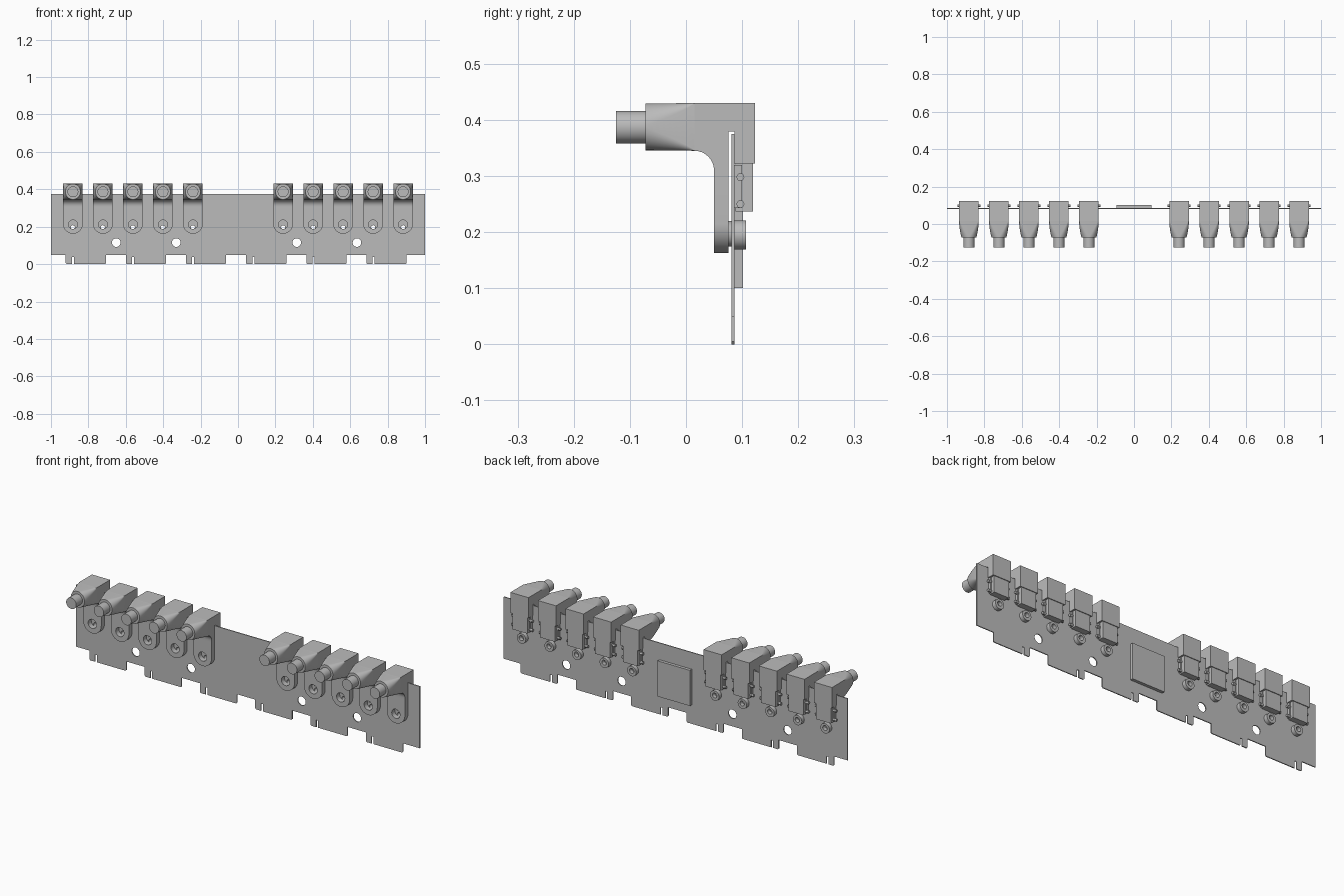
import bpy, bmesh, math
from mathutils import Matrix

if "Cube" in bpy.data.objects:
    bpy.data.objects.remove(bpy.data.objects["Cube"])

grey = bpy.data.materials.new("plain grey")
grey.diffuse_color = (0.5, 0.5, 0.5, 1)
grey.use_nodes = True
grey.node_tree.nodes["Principled BSDF"].inputs["Base Color"].default_value = grey.diffuse_color


def finish(ob, angle=30):
    """Colour a part and smooth its rounded faces."""
    ob.data.materials.clear()
    ob.data.materials.append(grey)
    bpy.ops.object.select_all(action='DESELECT')
    ob.select_set(True)
    bpy.context.view_layer.objects.active = ob
    bpy.ops.object.shade_smooth_by_angle(angle=math.radians(angle))
    return ob


def from_bmesh(name, bm):
    bmesh.ops.recalc_face_normals(bm, faces=bm.faces[:])
    me = bpy.data.meshes.new(name)
    bm.to_mesh(me)
    bm.free()
    ob = bpy.data.objects.new(name, me)
    bpy.context.collection.objects.link(ob)
    return finish(ob)


def extrude(name, loops, lo, hi, plane="XZ"):
    """Extrude a filled outline with holes: XZ goes along y, YZ along x."""
    cu = bpy.data.curves.new(name, 'CURVE')
    cu.dimensions, cu.fill_mode, cu.extrude = '2D', 'BOTH', (hi - lo) / 2
    for pts in loops:
        sp = cu.splines.new('POLY')
        sp.points.add(len(pts) - 1)
        for p, (u, v) in zip(sp.points, pts):
            p.co = (u, v, 0, 1)
        sp.use_cyclic_u = True
    tmp = bpy.data.objects.new(name + "_outline", cu)
    bpy.context.collection.objects.link(tmp)
    bpy.context.view_layer.update()
    me = bpy.data.meshes.new_from_object(tmp.evaluated_get(bpy.context.evaluated_depsgraph_get()))
    bpy.data.objects.remove(tmp)
    mid = (lo + hi) / 2
    if plane == "XZ":
        m = Matrix(((1, 0, 0, 0), (0, 0, -1, mid), (0, 1, 0, 0), (0, 0, 0, 1)))
    else:
        m = Matrix(((0, 0, 1, mid), (1, 0, 0, 0), (0, 1, 0, 0), (0, 0, 0, 1)))
    bm = bmesh.new()
    bm.from_mesh(me)
    bm.transform(m)
    bmesh.ops.remove_doubles(bm, verts=bm.verts[:], dist=1e-5)
    return from_bmesh(name, bm)


def circle(x, z, r, n=24):
    return [(x + r * math.cos(2 * math.pi * i / n), z + r * math.sin(2 * math.pi * i / n)) for i in range(n)]


def rect(x0, x1, z0, z1):
    return [(x0, z0), (x1, z0), (x1, z1), (x0, z1)]


KEYS = [s * (0.241 + 0.1604 * k) for s in (-1, 1) for k in range(5)]
LED_Z = 0.197

# Circuit board: tabbed lower edge with slots, mounting holes, lamp holes
edge = [(-1, 0.375), (-1, 0.05)]
for k in range(6):
    x = -0.921 + 0.3215 * k
    edge += [(x, 0.05), (x, 0.005), (x + 0.005, 0), (x + 0.033, 0), (x + 0.033, 0.038),
             (x + 0.044, 0.038), (x + 0.044, 0), (x + 0.21, 0), (x + 0.215, 0.005), (x + 0.215, 0.05)]
edge += [(1, 0.05), (1, 0.375)]
holes = [circle(x, 0.115, 0.023) for x in (-0.651, -0.33, 0.314, 0.636)]
holes += [circle(x, LED_Z, 0.011, 16) for x in KEYS]
extrude("circuit_board", [edge] + holes, 0.081, 0.086)

# Chip plate on the back
extrude("back_chip", [rect(-0.094, 0.094, 0.1, 0.287)], 0.086, 0.102)

parts = []

# Key housing: straddles the board, fillet under the front
fillet = [(0.015 + 0.035 * math.cos(a), 0.31 + 0.035 * math.sin(a))
          for a in [math.pi / 2 * i / 8 for i in range(9)]]
housing = [(0.015, 0.43), (0.123, 0.43), (0.123, 0.322), (0.086, 0.322),
           (0.086, 0.379), (0.076, 0.379), (0.076, 0.3), (0.05, 0.3)] + fillet
parts.append(extrude("key_housing", [housing], -0.0525, 0.0525, "YZ"))

# Key leg: round-ended plate with a lamp window
leg = [(0.0525, 0.3), (-0.0525, 0.3)]
leg += [(0.0525 * math.cos(a), 0.215 + 0.0525 * math.sin(a))
        for a in [math.pi + math.pi * i / 20 for i in range(21)]]
parts.append(extrude("key_leg", [leg, circle(0, 0.212, 0.024)], 0.05, 0.076))

# Key nose: blends from a rectangle to a round front
bm = bmesh.new()
rings = []
for s in range(9):
    t = s / 8
    half_w = 0.0525 - 0.0125 * t ** 1.7
    half_h = 0.0425 - 0.0008 * t
    r = 0.0008 + (0.0392 * t ** 0.8)
    r = min(r, half_w, half_h)
    ring = []
    for q, (sx, sz) in enumerate(((1, 1), (-1, 1), (-1, -1), (1, -1))):
        for i in range(9):
            a = math.pi / 2 * (q + i / 8)
            ring.append(bm.verts.new((sx * (half_w - r) + r * math.cos(a), 0.015 - 0.087 * t,
                                      0.3875 + sz * (half_h - r) + r * math.sin(a))))
    rings.append(ring)
for a, b in zip(rings, rings[1:]):
    for i in range(len(a)):
        j = (i + 1) % len(a)
        bm.faces.new((a[i], a[j], b[j], b[i]))
bm.faces.new(rings[-1])
bmesh.ops.remove_doubles(bm, verts=bm.verts[:], dist=1e-5)
parts.append(from_bmesh("key_nose", bm))

# Round peg on the nose
parts.append(extrude("key_peg", [circle(0, 0.387, 0.029, 32)], -0.125, -0.07))

# Lamp collars in front of and behind the board
parts.append(extrude("lamp_front_collar", [circle(0, LED_Z, 0.023), circle(0, LED_Z, 0.011, 16)], 0.076, 0.081))
parts.append(extrude("lamp_back_collar", [circle(0, 0.195, 0.026), circle(0, LED_Z, 0.013, 16)], 0.086, 0.107))

# Switch: base, raised case and side pins
parts.append(extrude("switch_base", [rect(-0.049, 0.049, 0.243, 0.32)], 0.086, 0.1))
parts.append(extrude("switch_case", [rect(-0.043, 0.043, 0.237, 0.322)], 0.088, 0.119))
for nm, z in (("upper", 0.298), ("lower", 0.25)):
    parts.append(extrude("switch_pin_" + nm, [circle(0.097, z, 0.007, 12)], -0.061, 0.061, "YZ"))

# Repeat every key along the board
for ob in parts:
    ob.location.x = KEYS[0]
    for x in KEYS[1:]:
        dup = ob.copy()
        dup.location.x = x
        bpy.context.collection.objects.link(dup)
